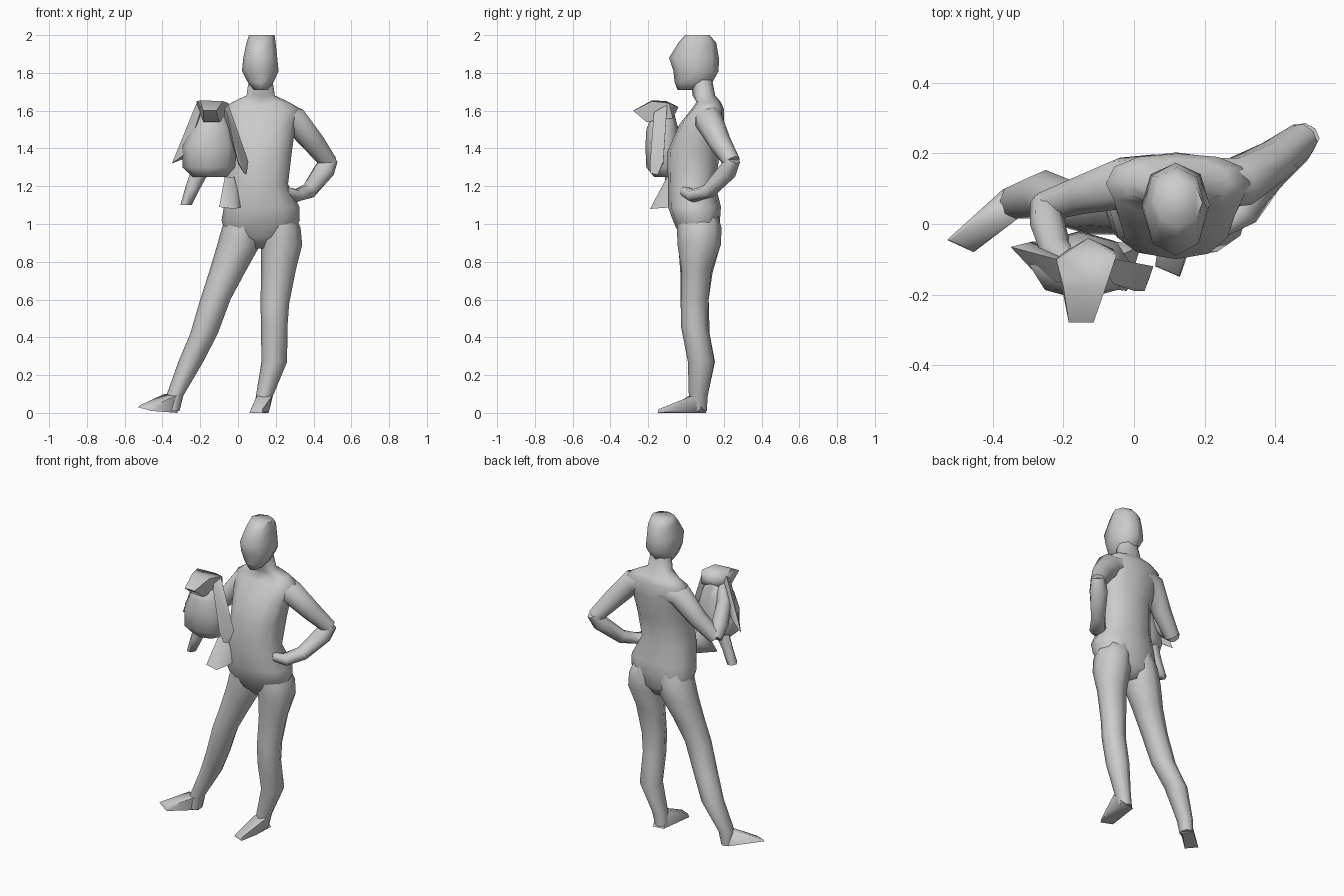
import bpy, bmesh, math
from mathutils import Vector


def finish(name, bm):
    bmesh.ops.recalc_face_normals(bm, faces=bm.faces)
    mesh = bpy.data.meshes.new(name)
    bm.to_mesh(mesh)
    bm.free()
    obj = bpy.data.objects.new(name, mesh)
    bpy.context.collection.objects.link(obj)
    bpy.ops.object.select_all(action='DESELECT')
    obj.select_set(True)
    bpy.context.view_layer.objects.active = obj
    bpy.ops.object.shade_smooth_by_angle(angle=math.radians(70))
    return obj


def loft(name, rings, sides=8, follow=False, square=1.0):
    """Skin rings (x, y, z, rx, ry); follow turns them along the path, square < 1 boxes them."""
    def bulge(s):
        return math.copysign(abs(s) ** square, s) if abs(s) > 1e-6 else 0.0
    bm = bmesh.new()
    centres = [Vector(r[:3]) for r in rings]
    loops = []
    for i, (c, r) in enumerate(zip(centres, rings)):
        u, v = Vector((1, 0, 0)), Vector((0, 1, 0))
        if follow:
            t = (centres[min(i + 1, len(rings) - 1)] - centres[max(i - 1, 0)]).normalized()
            u = (u - t * t.x).normalized()
            v = t.cross(u)
        loops.append([bm.verts.new(c + u * r[3] * bulge(math.cos(a)) + v * r[4] * bulge(math.sin(a)))
                      for a in (2 * math.pi * k / sides for k in range(sides))])
    for a, b in zip(loops, loops[1:]):
        for k in range(sides):
            n = (k + 1) % sides
            bm.faces.new((a[k], a[n], b[n], b[k]))
    bm.faces.new(loops[0][::-1])
    bm.faces.new(loops[-1])
    return finish(name, bm)


def hull(name, points):
    bm = bmesh.new()
    for p in points:
        bm.verts.new(p)
    bmesh.ops.convex_hull(bm, input=bm.verts)
    return finish(name, bm)


# Torso from crotch to neck
loft("torso", [
    (0.115, 0.08, 0.87, 0.06, 0.05), (0.11, 0.07, 0.93, 0.17, 0.10),
    (0.12, 0.055, 1.02, 0.207, 0.125), (0.125, 0.045, 1.09, 0.20, 0.14),
    (0.10, 0.03, 1.21, 0.165, 0.125), (0.12, 0.04, 1.38, 0.165, 0.14),
    (0.12, 0.085, 1.53, 0.185, 0.118), (0.125, 0.115, 1.61, 0.205, 0.085),
    (0.12, 0.12, 1.645, 0.15, 0.065), (0.12, 0.095, 1.68, 0.075, 0.06),
    (0.12, 0.08, 1.78, 0.06, 0.055)], 12, square=0.85)

# Head
loft("head", [
    (0.12, 0.02, 1.71, 0.035, 0.065), (0.12, 0.04, 1.75, 0.068, 0.10),
    (0.118, 0.053, 1.81, 0.097, 0.12), (0.118, 0.042, 1.88, 0.09, 0.132),
    (0.122, 0.06, 1.96, 0.077, 0.10), (0.126, 0.06, 2.0, 0.068, 0.065)], 8, square=0.9)

# Legs, tapered into the pelvis
loft("straight_leg", [
    (0.20, 0.06, 1.08, 0.09, 0.10), (0.225, 0.07, 0.98, 0.106, 0.118),
    (0.23, 0.07, 0.89, 0.11, 0.115),
    (0.215, 0.055, 0.76, 0.092, 0.08), (0.195, 0.045, 0.58, 0.076, 0.073),
    (0.192, 0.045, 0.46, 0.07, 0.072), (0.192, 0.08, 0.27, 0.068, 0.07),
    (0.14, 0.065, 0.09, 0.045, 0.05), (0.125, 0.065, 0.01, 0.04, 0.045)], 8)
loft("stretched_leg", [
    (0.04, 0.06, 1.08, 0.09, 0.10), (0.025, 0.07, 0.98, 0.11, 0.115),
    (0.0, 0.07, 0.88, 0.113, 0.11),
    (-0.06, 0.055, 0.74, 0.095, 0.085), (-0.12, 0.045, 0.60, 0.08, 0.075),
    (-0.18, 0.055, 0.42, 0.073, 0.07), (-0.25, 0.085, 0.27, 0.066, 0.068),
    (-0.335, 0.065, 0.09, 0.045, 0.05), (-0.345, 0.065, 0.01, 0.035, 0.045)], 8)

# Feet: heel, instep and flat toe
hull("straight_foot", [
    (0.09, 0.10, 0), (0.16, 0.11, 0), (0.06, -0.12, 0), (0.13, -0.15, 0),
    (0.07, -0.12, 0.02), (0.13, -0.145, 0.02), (0.165, -0.05, 0.01),
    (0.10, 0.03, 0.09), (0.18, 0.03, 0.09)])
hull("stretched_foot", [
    (-0.37, 0.10, 0.01), (-0.32, 0.06, 0), (-0.53, -0.045, 0.03), (-0.455, -0.08, 0.01),
    (-0.52, -0.045, 0.04), (-0.45, -0.075, 0.035), (-0.39, 0.06, 0.10), (-0.31, 0.03, 0.10)])

# Arm bent with its hand on the hip
loft("hip_upper_arm", [
    (0.19, 0.11, 1.58, 0.07, 0.08), (0.30, 0.12, 1.55, 0.075, 0.075),
    (0.40, 0.18, 1.43, 0.062, 0.06), (0.48, 0.245, 1.325, 0.048, 0.045)], 8, True)
loft("hip_forearm", [
    (0.485, 0.25, 1.345, 0.045, 0.04), (0.455, 0.22, 1.28, 0.058, 0.05),
    (0.375, 0.12, 1.175, 0.045, 0.04), (0.31, 0.04, 1.15, 0.05, 0.035),
    (0.25, -0.01, 1.17, 0.03, 0.03)], 8, True)

# Arm carrying the pet, forearm rising under its side
loft("carrying_upper_arm", [
    (0.06, 0.12, 1.57, 0.07, 0.08), (-0.04, 0.115, 1.55, 0.07, 0.075),
    (-0.14, 0.085, 1.42, 0.058, 0.058), (-0.25, 0.05, 1.31, 0.045, 0.045)], 8, True)
loft("carrying_forearm", [
    (-0.25, 0.06, 1.31, 0.045, 0.04), (-0.245, 0.0, 1.38, 0.05, 0.055),
    (-0.22, -0.08, 1.49, 0.045, 0.045), (-0.18, -0.11, 1.59, 0.035, 0.03)], 8, True)

# Pet: rounded body, wedge head, hanging limbs
loft("pet_body", [
    (-0.15, -0.11, 1.25, 0.09, 0.06), (-0.155, -0.115, 1.30, 0.14, 0.095),
    (-0.15, -0.12, 1.41, 0.145, 0.095), (-0.14, -0.125, 1.50, 0.11, 0.085),
    (-0.14, -0.12, 1.58, 0.07, 0.06)], 8)
hull("pet_head", [
    (-0.22, -0.10, 1.65), (-0.05, -0.09, 1.64), (-0.13, -0.04, 1.62),
    (-0.20, -0.18, 1.655), (-0.08, -0.18, 1.65),
    (-0.185, -0.28, 1.60), (-0.115, -0.28, 1.60), (-0.18, -0.21, 1.54), (-0.10, -0.21, 1.54),
    (-0.20, -0.08, 1.56), (-0.06, -0.07, 1.56)])
hull("pet_inner_foreleg", [
    (-0.09, -0.11, 1.63), (-0.05, -0.10, 1.63), (-0.06, -0.17, 1.59), (0.0, -0.12, 1.32),
    (0.055, -0.12, 1.33), (0.03, -0.19, 1.27), (0.0, -0.19, 1.33), (0.045, -0.15, 1.26)])
hull("pet_outer_foreleg", [
    (-0.22, -0.10, 1.64), (-0.18, -0.10, 1.62), (-0.20, -0.17, 1.59), (-0.27, -0.15, 1.38),
    (-0.35, -0.065, 1.32), (-0.29, -0.05, 1.40), (-0.25, -0.12, 1.36)])
loft("pet_outer_hind_leg", [
    (-0.20, -0.08, 1.28, 0.05, 0.04), (-0.24, -0.08, 1.19, 0.04, 0.03),
    (-0.275, -0.08, 1.10, 0.03, 0.035)], 6)
hull("pet_inner_hind_leg", [
    (-0.07, -0.10, 1.25), (-0.02, -0.08, 1.25), (-0.05, -0.05, 1.18), (-0.10, -0.18, 1.09),
    (-0.02, -0.19, 1.08), (-0.05, -0.15, 1.13), (0.02, -0.06, 1.09)])
